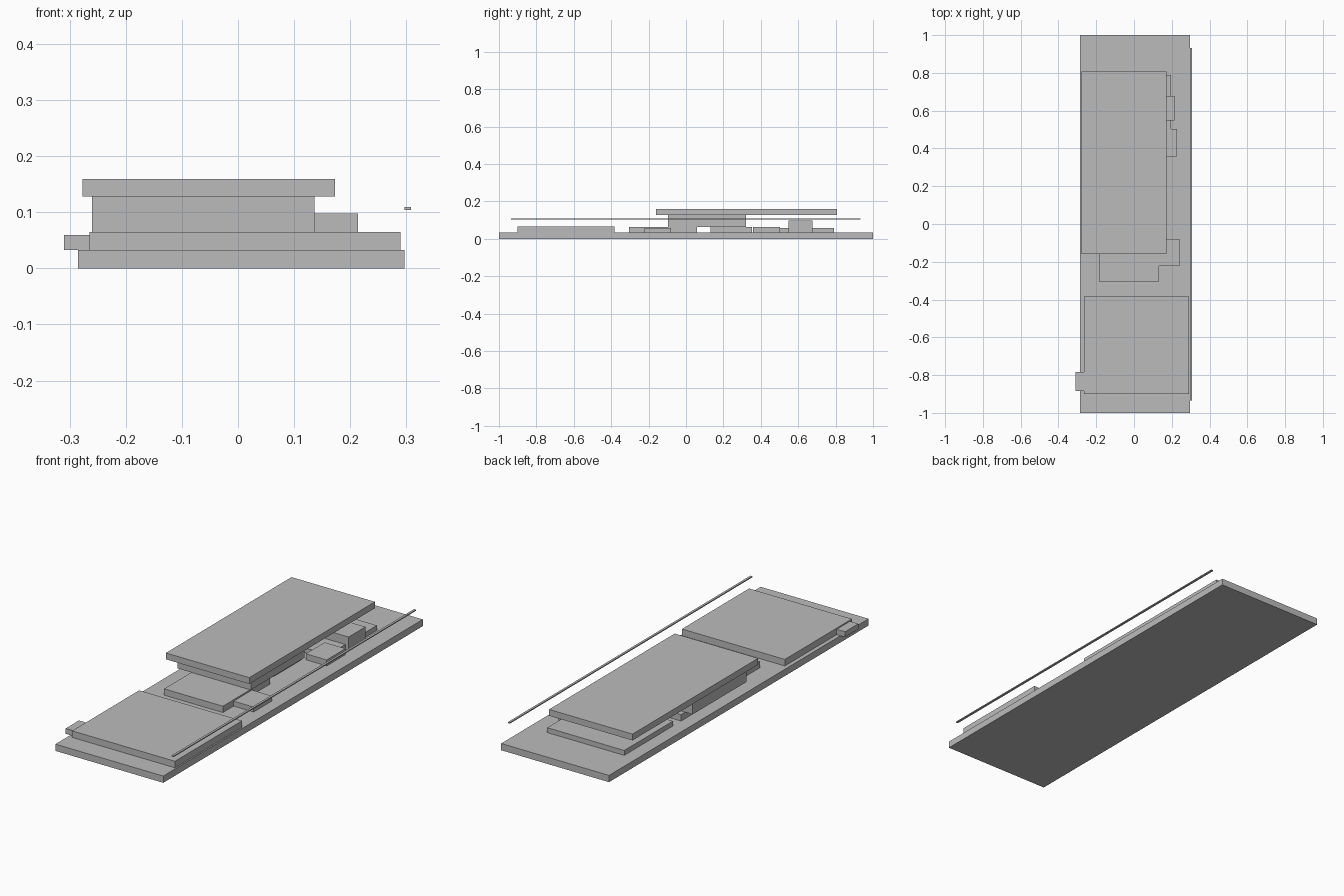
import bpy

# Remove the default object
cube = bpy.data.objects.get("Cube")
if cube:
    bpy.data.objects.remove(cube, do_unlink=True)

# Single plain material
grey = bpy.data.materials.new("plain_grey")
grey.use_nodes = True
colour = (0.5, 0.5, 0.5, 1)
grey.diffuse_color = colour
grey.node_tree.nodes["Principled BSDF"].inputs["Base Color"].default_value = colour


def box(name, x, y, z):
    """Flat-faced box spanning the given (low, high) ranges."""
    spans = (x, y, z)
    bpy.ops.mesh.primitive_cube_add(size=1)
    obj = bpy.context.object
    obj.name = name
    centre = [(lo + hi) / 2 for lo, hi in spans]
    size = [hi - lo for lo, hi in spans]
    for v in obj.data.vertices:
        v.co = [c + p * s for c, p, s in zip(centre, v.co, size)]
    obj.data.materials.append(grey)
    return obj


FLOOR = 0.033   # top of the base board
DECK = 0.064    # top of the tall pads
LOW = 0.057     # top of the low pads
ROOF = 0.128    # underside of the raised panel

# Base board and the long thin rod beside it
box("base_board", (-0.285, 0.297), (-1, 1), (0, FLOOR))
box("side_rod", (0.297, 0.308), (-0.935, 0.933), (0.104, 0.109))

# Front plate with its side tab
box("front_plate", (-0.265, 0.290), (-0.90, -0.383), (FLOOR, 0.065))
box("side_tab", (-0.31, -0.265), (-0.885, -0.783), (FLOOR, 0.059))

# Pads carrying the upper stack
box("front_support_pad", (-0.185, 0.132), (-0.305, 0.06), (FLOOR, DECK))
box("rear_support_pad", (-0.22, 0.10), (0.13, 0.352), (FLOOR, DECK))

# Small pads around the stack
box("front_side_pad", (0.132, 0.24), (-0.222, -0.08), (FLOOR, LOW))
box("rear_side_pad", (0.115, 0.228), (0.358, 0.503), (FLOOR, 0.062))
box("rear_pad", (-0.22, 0.196), (0.415, 0.79), (FLOOR, LOW))
box("tall_block", (0.09, 0.214), (0.547, 0.677), (FLOOR, 0.098))

# Raised stack
box("middle_block", (-0.26, 0.136), (-0.095, 0.32), (DECK, ROOF))
box("top_panel", (-0.277, 0.173), (-0.16, 0.808), (ROOF, 0.159))
